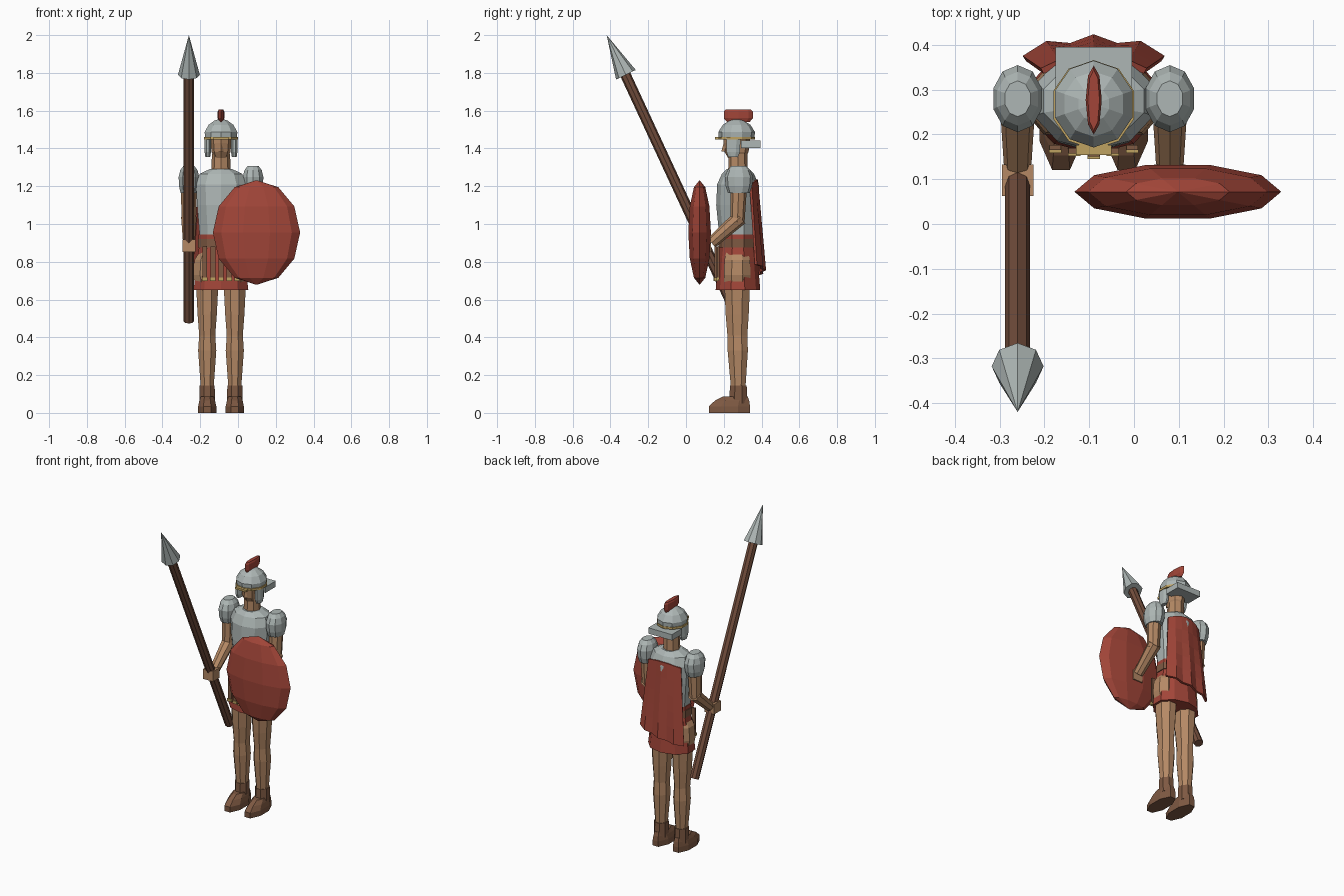
import bpy, bmesh, math
from mathutils import Vector

cube = bpy.data.objects.get("Cube")
if cube:
    bpy.data.objects.remove(cube, do_unlink=True)


def material(name, rgb):
    m = bpy.data.materials.new(name)
    m.use_nodes = True
    m.diffuse_color = (*rgb, 1)
    bsdf = next(n for n in m.node_tree.nodes if n.type == 'BSDF_PRINCIPLED')
    bsdf.inputs["Base Color"].default_value = (*rgb, 1)
    return m


SILVER = material("steel", (0.42, 0.47, 0.46))
RED = material("red_cloth", (0.36, 0.06, 0.04))
SKIN = material("skin", (0.46, 0.25, 0.13))
LEATHER = material("leather", (0.21, 0.10, 0.055))
WOOD = material("wood", (0.17, 0.075, 0.045))
GOLD = material("brass", (0.52, 0.36, 0.12))

CX, CY = -0.09, 0.275          # body axis


def finish(name, bm, mat):
    bmesh.ops.recalc_face_normals(bm, faces=bm.faces[:])
    me = bpy.data.meshes.new(name)
    bm.to_mesh(me)
    bm.free()
    me.materials.append(mat)
    ob = bpy.data.objects.new(name, me)
    bpy.context.scene.collection.objects.link(ob)
    return ob


def loft(name, rings, mat, n=10, phase=0.0):
    """Skin elliptical rings (x, y, z, rx, ry) into a closed solid."""
    bm = bmesh.new()
    loops = []
    for x, y, z, rx, ry in rings:
        angles = [math.pi / 2 + phase + math.tau * i / n for i in range(n)]
        loops.append([bm.verts.new((x + rx * math.cos(a), y + ry * math.sin(a), z)) for a in angles])
    for a, b in zip(loops, loops[1:]):
        for i in range(n):
            j = (i + 1) % n
            bm.faces.new((a[i], a[j], b[j], b[i]))
    bm.faces.new(loops[0])
    bm.faces.new(loops[-1])
    return finish(name, bm, mat)


def rod(name, a, b, r1, r2, mat, n=8):
    """Tapered cylinder between two points."""
    a, b = Vector(a), Vector(b)
    bm = bmesh.new()
    bmesh.ops.create_cone(bm, cap_ends=True, segments=n, radius1=r1, radius2=r2, depth=(b - a).length)
    turn = (b - a).to_track_quat('Z', 'Y').to_matrix()
    bmesh.ops.rotate(bm, verts=bm.verts, matrix=turn)
    bmesh.ops.translate(bm, verts=bm.verts, vec=(a + b) / 2)
    return finish(name, bm, mat)


def box(name, centre, size, mat):
    bm = bmesh.new()
    bmesh.ops.create_cube(bm, size=1)
    bmesh.ops.scale(bm, verts=bm.verts, vec=size)
    bmesh.ops.translate(bm, verts=bm.verts, vec=centre)
    return finish(name, bm, mat)


def body(name, profile, mat, n=10, y=CY):
    return loft(name, [(CX, y, z, rx, ry) for z, rx, ry in profile], mat, n)


# Torso and clothing
body("cuirass", [(0.93, .118, .098), (1.1, .133, .115), (1.21, .14, .11),
                 (1.265, .118, .085), (1.29, .065, .06)], SILVER)
body("waist_sash", [(0.91, .124, .102), (0.945, .124, .104)], RED)
body("belt", [(0.875, .128, .103), (0.92, .128, .103)], LEATHER)
body("skirt", [(0.65, .152, .118), (0.82, .132, .104), (0.88, .122, .096)], RED)

# Hanging apron straps with brass tips
for i in range(-2, 3):
    x = CX + i * 0.043
    y = CY - 0.122 + abs(i) * 0.007
    box(f"apron_strap_{i + 3}", (x, y + 0.004, 0.795), (0.026, 0.012, 0.17), LEATHER)
    box(f"strap_tip_{i + 3}", (x, y, 0.708), (0.028, 0.016, 0.018), GOLD)

# Neck, head and nose
body("neck", [(1.26, .052, .052), (1.37, .048, .05)], SKIN, 8)
body("head", [(1.35, .036, .045), (1.38, .05, .063), (1.43, .055, .07), (1.47, .055, .07)],
     SKIN, 8, CY - 0.007)
loft("nose", [(CX, 0.205, 1.385, .014, .018), (CX, 0.208, 1.43, .006, .008)], SKIN, 4)

# Helmet
body("helmet_dome", [(1.45, .088, .094), (1.487, .091, .097), (1.525, .069, .073),
                     (1.548, .036, .038), (1.556, .008, .008)], SILVER, 10, 0.268)
body("helmet_rim", [(1.447, .095, .1), (1.461, .095, .1)], GOLD, 10, 0.266)
box("brow_guard", (CX, 0.165, 1.453), (0.08, 0.022, 0.013), GOLD)
box("neck_guard", (CX, 0.343, 1.422), (0.17, 0.105, 0.038), SILVER)
body("helmet_crest", [(1.54, .01, .06), (1.56, .018, .077), (1.595, .018, .077),
                      (1.605, .013, .068)], RED, 8, 0.277)

for side, s in (("right", -1), ("left", 1)):
    # Cheek guards
    x = CX + s * 0.07
    loft(f"{side}_cheek_guard", [(x, 0.25, 1.355, .014, .028), (x, 0.25, 1.38, .018, .038),
                                 (x, 0.252, 1.455, .018, .04)], SILVER, 8, math.pi / 8)

    # Leg, ankle wrap and shoe
    x = CX + s * 0.073
    loft(f"{side}_leg", [(x, .276, .09, .038, .043), (x, .276, .15, .038, .043),
                         (x, .274, .33, .052, .058), (x, .272, .41, .046, .057),
                         (x, .271, .52, .055, .066), (x, .271, .65, .062, .072),
                         (x + s * .013, .271, .73, .066, .077),
                         (x + s * .01, .271, .81, .062, .073),
                         (x, .271, .86, .04, .06)], SKIN, 8, math.pi / 8)
    loft(f"{side}_ankle_wrap", [(x, .277, .05, .044, .052), (x, .277, .145, .043, .048)],
         LEATHER, 8, math.pi / 8)
    loft(f"{side}_shoe", [(x, .23, 0, .052, .117), (x, .23, .035, .052, .118),
                          (x, .244, .065, .045, .098), (x, .262, .088, .036, .07)],
         LEATHER, 8, math.pi / 8)

    # Shoulder guard, arm and fist
    x = CX + s * 0.17
    loft(f"{side}_shoulder_guard", [(x, .28, 1.165, .046, .058), (x, .28, 1.2, .055, .07),
                                    (x, .28, 1.25, .057, .075), (x, .28, 1.285, .048, .06),
                                    (x, .28, 1.308, .03, .04)], SILVER)
    rod(f"{side}_upper_arm", (x, .28, 1.2), (x, .272, 1.01), .043, .038, SKIN)
    rod(f"{side}_forearm", (x, .287, 1.035), (x, .135, .9), .041, .031, SKIN)
    box(f"{side}_fist", (x, .098, .885), (.07, .07, .065), SKIN)

# Spear
rod("spear_shaft", (-0.26, .285, .485), (-0.26, -.325, 1.8), .028, .028, WOOD)
rod("spear_head", (-0.26, -.318, 1.79), (-0.26, -.42, 2.0), .058, 0, SILVER, 8)

# Shield
bm = bmesh.new()
bmesh.ops.create_uvsphere(bm, u_segments=10, v_segments=6, radius=1)
# Turn so that a vertex column lies on the front centre line
for v in bm.verts:
    px, py = v.co.x, v.co.y
    a = math.radians(90)
    v.co = (.231 * (px * math.cos(a) - py * math.sin(a)) + 0.098,
            .063 * (px * math.sin(a) + py * math.cos(a)) + 0.072, .277 * v.co.z + 0.955)
finish("shield", bm, RED)

# Cape: a curved panel flaring toward its hem
bm = bmesh.new()
bmesh.ops.create_grid(bm, x_segments=6, y_segments=5, size=1)
for v in bm.verts:
    u, t = v.co.x, (1 - v.co.y) / 2
    fold = 0.008 * math.cos(u * 9) * t
    v.co = (CX + u * (0.115 + 0.04 * t), 0.374 + 0.035 * t - 0.032 * u * u + fold,
            1.235 - 0.48 * t + 0.03 * u * t - 0.025 * u * u * (1 - t))
cape = finish("cape", bm, RED)
thick = cape.modifiers.new("thickness", 'SOLIDIFY')
thick.thickness = 0.014
thick.offset = 0
